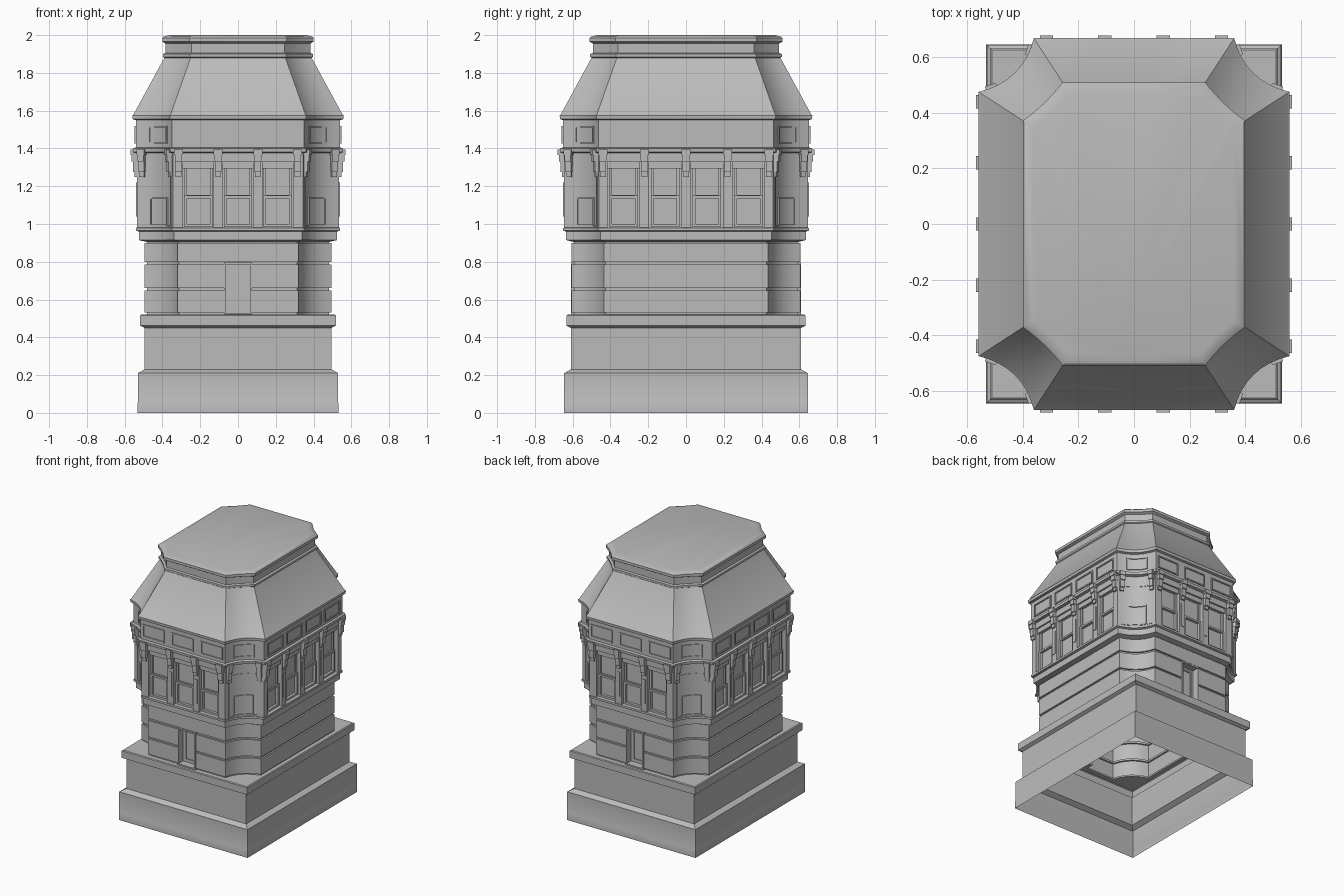
import bpy, bmesh
from mathutils import Vector

cube = bpy.data.objects.get("Cube")
if cube:
    bpy.data.objects.remove(cube, do_unlink=True)

stone = bpy.data.materials.new("grey_stone")
stone.use_nodes = True
grey = (0.5, 0.5, 0.5, 1)
stone.diffuse_color = grey
stone.node_tree.nodes["Principled BSDF"].inputs["Base Color"].default_value = grey

HX, HY, FX, FY = 0.535, 0.645, 0.345, 0.46   # upper wall half sizes and flat half lengths
DOOR = 0.07
N = 8                                        # segments per corner


def finish(name, bm):
    mesh = bpy.data.meshes.new(name)
    bm.to_mesh(mesh)
    bm.free()
    mesh.materials.append(stone)
    obj = bpy.data.objects.new(name, mesh)
    bpy.context.collection.objects.link(obj)
    bpy.ops.object.select_all(action='DESELECT')
    obj.select_set(True)
    bpy.context.view_layer.objects.active = obj
    bpy.ops.object.shade_smooth_by_angle(angle=0.5)


def scooped(t, d=0, k=0.6):
    """Point on the concave corner of the outline grown by d."""
    a = Vector((FX + .65 * d, HY + d))
    b = Vector((HX + d, FY + .65 * d))
    c = (a + b) / 2 * (1 - k) + Vector((a.x, b.y)) * k
    return a * (1 - t) ** 2 + c * 2 * t * (1 - t) + b * t * t


def square(t, d):
    """Point on the right-angled corner of the plinth."""
    hx, hy = .53 + d, HY + d
    if t <= .5:
        return Vector((FX + (hx - FX) * 2 * t, hy))
    return Vector((hx, hy + (FY - hy) * (2 * t - 1)))


def ring(bm, z, corner):
    arc = [corner(i / N) for i in range(N + 1)]
    y = arc[0].y
    pts = [(-DOOR, -y), (DOOR, -y)]
    pts += [(p.x, -p.y) for p in arc] + [(p.x, p.y) for p in reversed(arc)]
    pts += [(DOOR, y), (-DOOR, y)]
    pts += [(-p.x, p.y) for p in arc] + [(-p.x, -p.y) for p in reversed(arc)]
    return [bm.verts.new((px, py, z)) for px, py in pts]


def loft(bm, rings, door=None):
    n = len(rings[0])
    for a, b in zip(rings, rings[1:]):
        zmid = (a[0].co.z + b[0].co.z) / 2
        for i in range(n):
            if door and i in (0, n // 2) and door[0] < zmid < door[1]:
                continue
            bm.faces.new((a[i], a[(i + 1) % n], b[(i + 1) % n], b[i]))


# Plinth, banded ground floor, window storey and frieze as one open shell
bm = bmesh.new()
rings = [ring(bm, z, lambda t, d=d: square(t, d)) for z, d in
         [(0, .002), (.05, .002), (.055, 0), (.21, 0), (.23, -.035), (.45, -.035),
          (.462, -.012), (.515, -.012), (.52, -.018)]]
profile = [(.52, -.052)]
for z0, z1 in [(.532, .648), (.662, .785), (.8, .9)]:
    profile += [(z0, -.052), (z0, -.04), (z1, -.04), (z1, -.052)]
profile += [(.905, -.052), (.915, -.01), (.96, -.01), (.965, .005), (.98, .005),
            (.982, -.035), (1.33, -.035), (1.33, 0), (1.375, 0), (1.38, .02),
            (1.4, .022), (1.405, .006), (1.55, .006), (1.555, .022), (1.575, .024)]
rings += [ring(bm, z, lambda t, d=d: scooped(t, d)) for z, d in profile]
loft(bm, rings, door=(.521, .79))
finish("tower_walls", bm)

# Mansard roof with crown moulding and flat cap
bm = bmesh.new()
rings = []
for z, d in [(1.575, .024), (1.58, .018), (1.88, -.145), (1.885, -.138), (1.9, -.138),
             (1.905, -.152), (1.955, -.152), (1.965, -.135), (1.985, -.135),
             (1.992, -.142), (2.0, -.172)]:
    k = .6 - .45 * min(1, (z - 1.575) / .3)
    rings.append(ring(bm, z, lambda t, d=d, k=k: scooped(t, d, k)))
loft(bm, rings)
bm.faces.new(rings[-1])
finish("mansard_roof", bm)


# Wall paths: u runs along the wall, d is the distance out from its face
def front_path(s):
    return lambda u, d: (s * u, -s * (HY + d))


def side_path(s):
    return lambda u, d: (s * (HX + d), s * u)


def corner_path(sx, sy):
    def path(t, d):
        p = scooped(t)
        tangent = scooped(t + .01) - scooped(t - .01)
        p += Vector((-tangent.y, tangent.x)).normalized() * d
        return sx * p.x, sy * p.y
    return path


def slab(bm, path, u0, u1, z0, z1, d0, d1, n=1):
    """Block that follows a wall path."""
    loops = []
    for i in range(n + 1):
        u = u0 + (u1 - u0) * i / n
        loops.append([bm.verts.new((*path(u, d), z))
                      for d, z in [(d0, z0), (d1, z0), (d1, z1), (d0, z1)]])
    faces = [bm.faces.new(loops[0]), bm.faces.new(loops[-1])]
    for a, b in zip(loops, loops[1:]):
        for i in range(4):
            j = (i + 1) % 4
            faces.append(bm.faces.new((a[i], a[j], b[j], b[i])))
    bmesh.ops.recalc_face_normals(bm, faces=faces)


def frame(bm, path, u0, u1, z0, z1, d0, d1, w, n=1, wu=None):
    """Rectangular border of four slabs."""
    wu = wu or w
    slab(bm, path, u0, u0 + wu, z0, z1, d0, d1)
    slab(bm, path, u1 - wu, u1, z0, z1, d0, d1)
    slab(bm, path, u0 + wu, u1 - wu, z0, z0 + w, d0, d1, n)
    slab(bm, path, u0 + wu, u1 - wu, z1 - w, z1, d0, d1, n)


def bracket(bm, path, u, w):
    for z0, z1, d, k in [(1.25, 1.275, .012, .7), (1.275, 1.33, .02, .8),
                         (1.33, 1.365, .028, .9), (1.365, 1.395, .034, 1.1)]:
        slab(bm, path, u - w * k, u + w * k, z0, z1, -.01, d)


names = ["pilasters", "windows", "brackets", "frieze_panels", "corner_walls", "doors"]
parts = {name: bmesh.new() for name in names}

# Straight walls: three bays at front and back, four on the sides
walls = [(front_path(s), FX, (-.21, 0, .21), (-.24, 0, .24), (-.105, .105), .315)
         for s in (1, -1)]
walls += [(side_path(s), FY, (-.33, -.11, .11, .33), (-.335, -.112, .112, .335),
           (-.22, 0, .22), .44) for s in (1, -1)]
for path, end, bays, panels, piers, last in walls:
    for u in piers:
        slab(parts["pilasters"], path, u - .025, u + .025, .98, 1.335, -.04, 0)
        slab(parts["pilasters"], path, u - .012, u + .012, 1.04, 1.22, -.01, .005)
        bracket(parts["brackets"], path, u, .022)
    for s in (-1, 1):
        a, b = sorted((s * (last - .025), s * end))
        slab(parts["pilasters"], path, a, b, .98, 1.335, -.04, 0)
        bracket(parts["brackets"], path, s * last, .022)
    for u in bays:
        win = parts["windows"]
        frame(win, path, u - .075, u + .075, .985, 1.15, -.04, -.015, .014)
        frame(win, path, u - .075, u + .075, 1.14, 1.33, -.04, -.024, .014)
        slab(win, path, u - .085, u + .085, 1.295, 1.335, -.04, -.012)
    for u in panels:
        frame(parts["frieze_panels"], path, u - .09, u + .09, 1.425, 1.52,
              -.005, .013, .009)

# Scooped corners
for sx in (-1, 1):
    for sy in (-1, 1):
        path = corner_path(sx, sy)
        slab(parts["corner_walls"], path, 0, 1, .98, 1.335, -.035, 0, N)
        frame(parts["corner_walls"], path, .1, .9, .985, 1.3, -.01, .004, .008, N, .03)
        frame(parts["windows"], path, .25, .75, .99, 1.14, -.01, .007, .008, 4, .03)
        frame(parts["frieze_panels"], path, .22, .78, 1.425, 1.52, -.01, .013, .009, 4, .04)
        for t in (.1, .9):
            bracket(parts["brackets"], path, t, .07)

# Recessed doorways at front and back
for s in (1, -1):
    path, bm = front_path(s), parts["doors"]
    frame(bm, path, -.075, .075, .52, .795, -.11, -.035, .01)
    slab(bm, path, -.07, .07, .525, .79, -.11, -.09)
    frame(bm, path, -.05, .05, .545, .77, -.09, -.083, .012)

for name, bm in parts.items():
    finish(name, bm)
